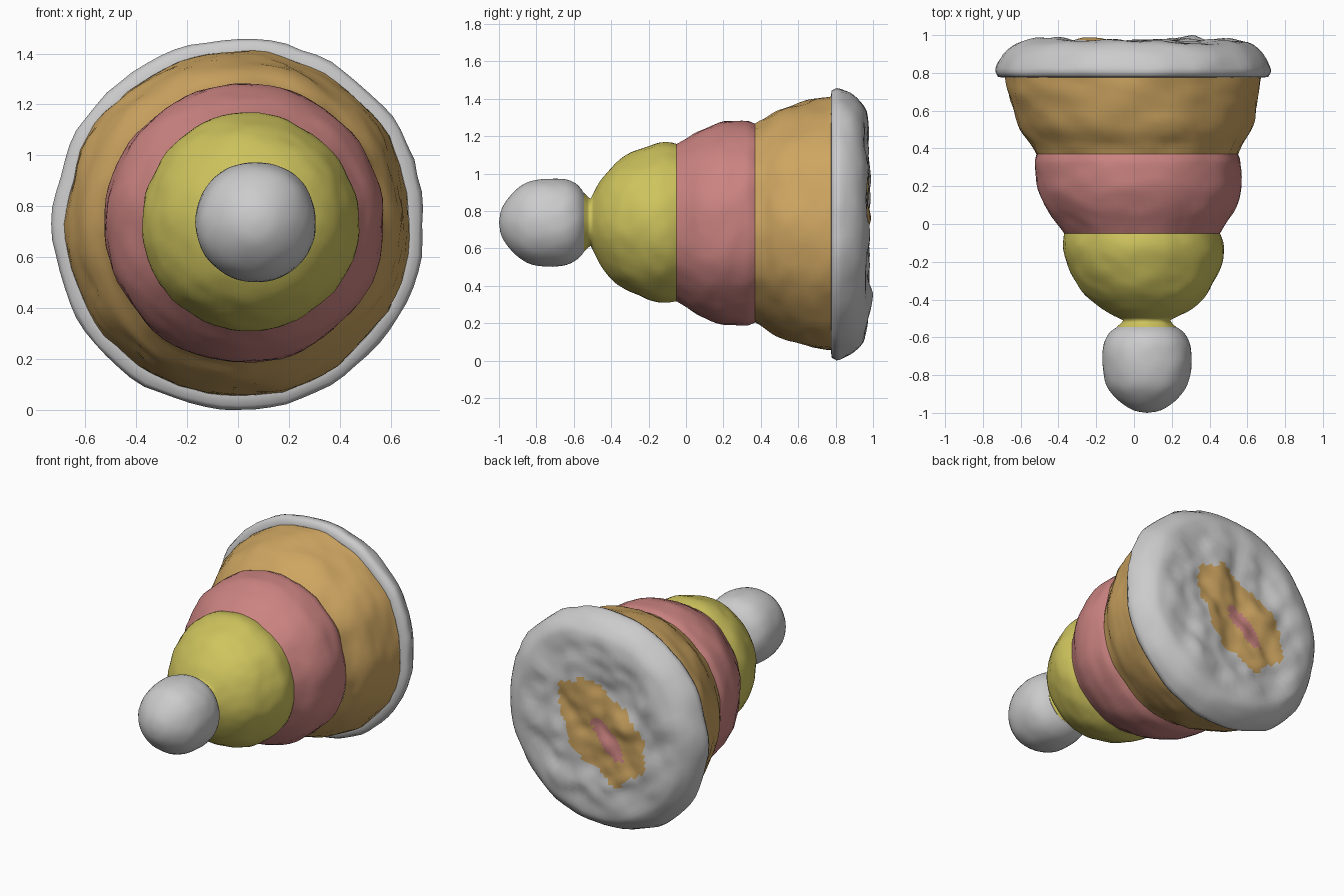
import bpy, bmesh, math
from mathutils import Vector, noise

if "Cube" in bpy.data.objects:
    bpy.data.objects.remove(bpy.data.objects["Cube"])

SEG = 72


def material(name, rgb):
    m = bpy.data.materials.new(name)
    m.diffuse_color = (*rgb, 1)
    m.use_nodes = True
    m.node_tree.nodes["Principled BSDF"].inputs["Base Color"].default_value = m.diffuse_color
    return m


YELLOW = material("yellow", (0.62, 0.55, 0.11))
PINK = material("pink", (0.60, 0.23, 0.22))
ORANGE = material("orange", (0.62, 0.38, 0.12))


def resample(profile, step=0.025):
    """Catmull-Rom rounding of the few profile points."""
    p = [Vector(q) for q in profile]
    p = [2 * p[0] - p[1]] + p + [2 * p[-1] - p[-2]]
    out = []
    for a, b, c, d in zip(p, p[1:], p[2:], p[3:]):
        n = max(1, round((c - b).length / step))
        for i in range(n):
            t = i / n
            out.append(0.5 * (2 * b + (c - a) * t + (2 * a - 5 * b + 4 * c - d) * t * t
                              + (3 * b - a - 3 * c + d) * t ** 3))
    return out + [p[-2]]


def axis_at(y):
    """The centre line drifts sideways towards the knob."""
    return 0.07 * min(1, max(0, (0.7 - y) / 1.2)), 0.73 + 0.008 * min(1, max(0, 0.9 - y))


def lathe(name, profile, mat=None, bump=0.012, dents=0.0):
    """Turn (y, radius) points around the y axis, with hand-moulded unevenness."""
    bm = bmesh.new()
    rings = []
    for y, r in resample(profile):
        cx, cz = axis_at(y)
        r = max(r, 0.0)
        ring = []
        for i in range(SEG):
            a = 2 * math.pi * i / SEG
            d = Vector((math.cos(a), 0, math.sin(a)))
            p = Vector((cx, y, cz)) + d * r
            p += d * min(1, r * 5) * bump * (noise.noise(p * 5) + 0.5 * noise.noise(p * 14))
            if dents and r < 0.66:
                f = min(1, (0.66 - r) * 6)
                p.y += f * dents * (noise.noise(p * 4.5) + 0.5 * noise.noise(p * 11))
            ring.append(bm.verts.new(p))
        rings.append(ring)
    for lo, hi in zip(rings, rings[1:]):
        for i in range(SEG):
            j = (i + 1) % SEG
            bm.faces.new((lo[i], hi[i], hi[j], lo[j]))
    bmesh.ops.remove_doubles(bm, verts=bm.verts, dist=0.0005)
    bmesh.ops.recalc_face_normals(bm, faces=bm.faces)
    me = bpy.data.meshes.new(name)
    bm.to_mesh(me)
    bm.free()
    if mat:
        me.materials.append(mat)
    ob = bpy.data.objects.new(name, me)
    bpy.context.collection.objects.link(ob)
    me.shade_smooth()
    return ob


# Round knob at the front
lathe("knob", [(-1.0, 0), (-0.985, 0.075), (-0.93, 0.155), (-0.85, 0.215), (-0.74, 0.238),
               (-0.64, 0.23), (-0.575, 0.195), (-0.545, 0.155)], bump=0.006)

# Yellow dome with its narrow neck
lathe("dome_tier", [(-0.545, 0.155), (-0.51, 0.125), (-0.495, 0.155), (-0.45, 0.235),
                    (-0.38, 0.315), (-0.28, 0.38), (-0.17, 0.42), (-0.10, 0.427),
                    (-0.05, 0.418)], YELLOW)

# Pink middle tier
lathe("middle_tier", [(-0.05, 0.418), (0.0, 0.45), (0.08, 0.502), (0.18, 0.54),
                      (0.27, 0.547), (0.34, 0.545), (0.37, 0.532)], PINK)

# Orange flared tier
lathe("lower_tier", [(0.37, 0.532), (0.42, 0.555), (0.50, 0.605), (0.60, 0.64),
                     (0.70, 0.667), (0.775, 0.678)], ORANGE, bump=0.016)

# Grey rim wrapping round to a dented base
base = lathe("rim_and_base", [(0.775, 0.678), (0.778, 0.715), (0.805, 0.73), (0.85, 0.718),
                              (0.90, 0.69), (0.945, 0.64), (0.965, 0.58), (0.97, 0.45),
                              (0.96, 0.25), (0.955, 0)], bump=0.014, dents=0.035)

# Stained patch in the middle of the base
base.data.materials.append(None)
base.data.materials.append(ORANGE)
base.data.materials.append(PINK)
for f in base.data.polygons:
    c = f.center
    u = ((c.x + 0.04) + (c.z - 0.70)) * 0.707
    v = ((c.x + 0.04) - (c.z - 0.70)) * 0.707
    if c.y > 0.88:
        wobble = 0.25 * noise.noise(c * 6)
        if math.hypot(u / 0.38, v / 0.24) + wobble < 1:
            f.material_index = 1
        if math.hypot((u + 0.07) / 0.16, v / 0.06) + wobble < 1:
            f.material_index = 2
